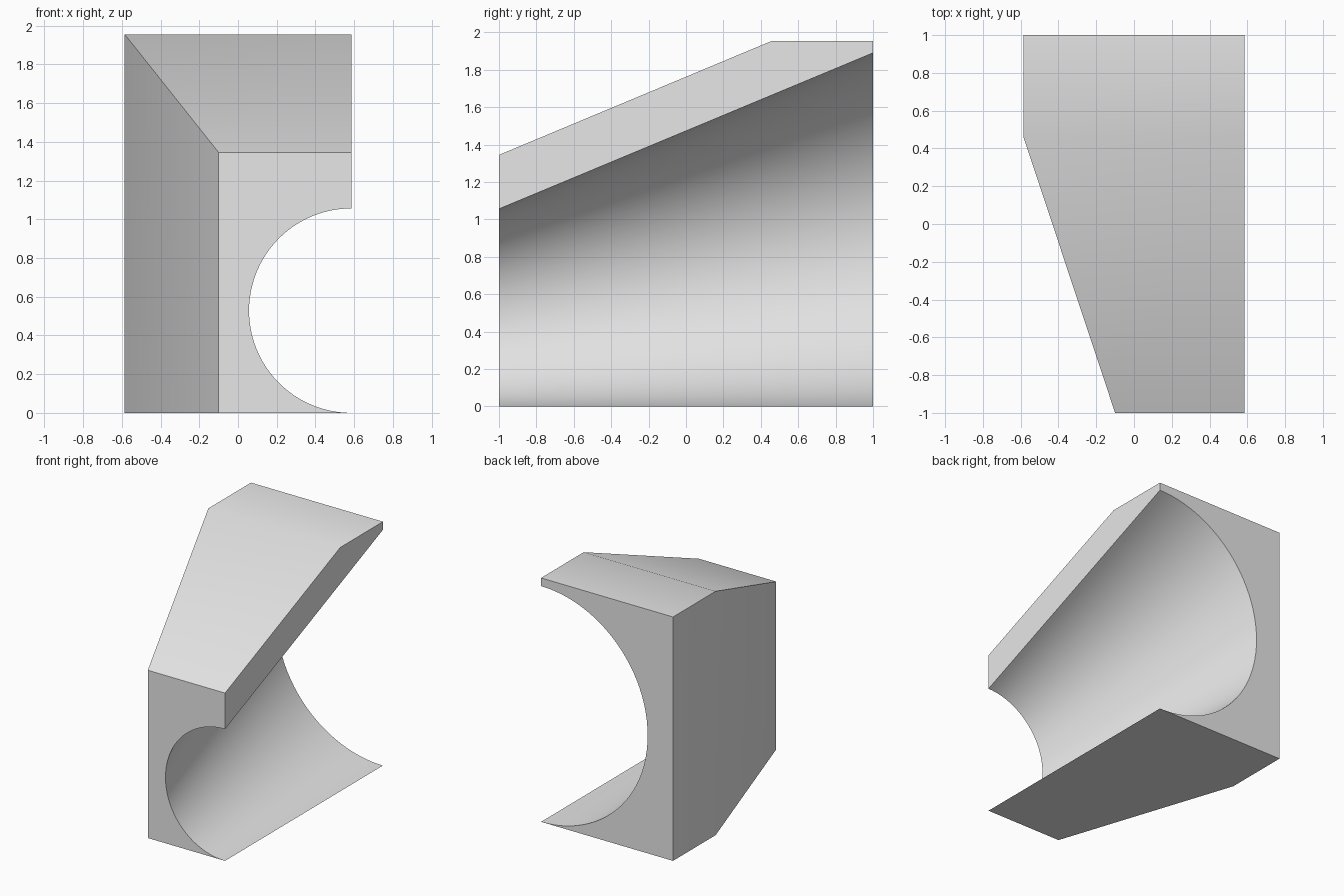
import bpy
import bmesh
from math import sin, cos, pi

cube = bpy.data.objects.get("Cube")
if cube:
    bpy.data.objects.remove(cube, do_unlink=True)

HALF_WIDTH = 0.585
ARC_STEPS = 48

# Plain grey for the whole block
grey = bpy.data.materials.new("light grey")
grey.use_nodes = True
colour = (0.8, 0.8, 0.8, 1)
grey.diffuse_color = colour
grey.node_tree.nodes["Principled BSDF"].inputs["Base Color"].default_value = colour


def bore_radius(y):
    """Radius of the half-cone channel, widening towards the back."""
    return 0.528 + (0.945 - 0.528) * (y + 1) / 2


def section(y, left, height):
    """Cross-section: outer wall and top, then the half-round bore down to the floor."""
    r = bore_radius(y)
    points = [(left, 0), (left, height), (HALF_WIDTH, height)]
    for i in range(ARC_STEPS + 1):
        a = pi * i / ARC_STEPS
        points.append((HALF_WIDTH - r * sin(a), r + r * cos(a)))
    return [(x, y, z) for x, z in points]


# Block lofted through the front, the bend and the back
bm = bmesh.new()
stations = [(-1, -0.1, 1.345), (0.46, -HALF_WIDTH, 1.955), (1, -HALF_WIDTH, 1.955)]
rings = [[bm.verts.new(p) for p in section(*s)] for s in stations]
for a, b in zip(rings, rings[1:]):
    for i in range(len(a)):
        j = (i + 1) % len(a)
        bm.faces.new((a[i], a[j], b[j], b[i]))
bm.faces.new(rings[0])
bm.faces.new(rings[-1])
bmesh.ops.recalc_face_normals(bm, faces=bm.faces)

mesh = bpy.data.meshes.new("tapered_channel_block")
bm.to_mesh(mesh)
bm.free()
mesh.materials.append(grey)
block = bpy.data.objects.new("tapered_channel_block", mesh)
bpy.context.collection.objects.link(block)

# Smooth bore and soft bends, sharp outer corners
bpy.ops.object.select_all(action="DESELECT")
block.select_set(True)
bpy.context.view_layer.objects.active = block
bpy.ops.object.shade_smooth_by_angle(angle=pi / 6)
